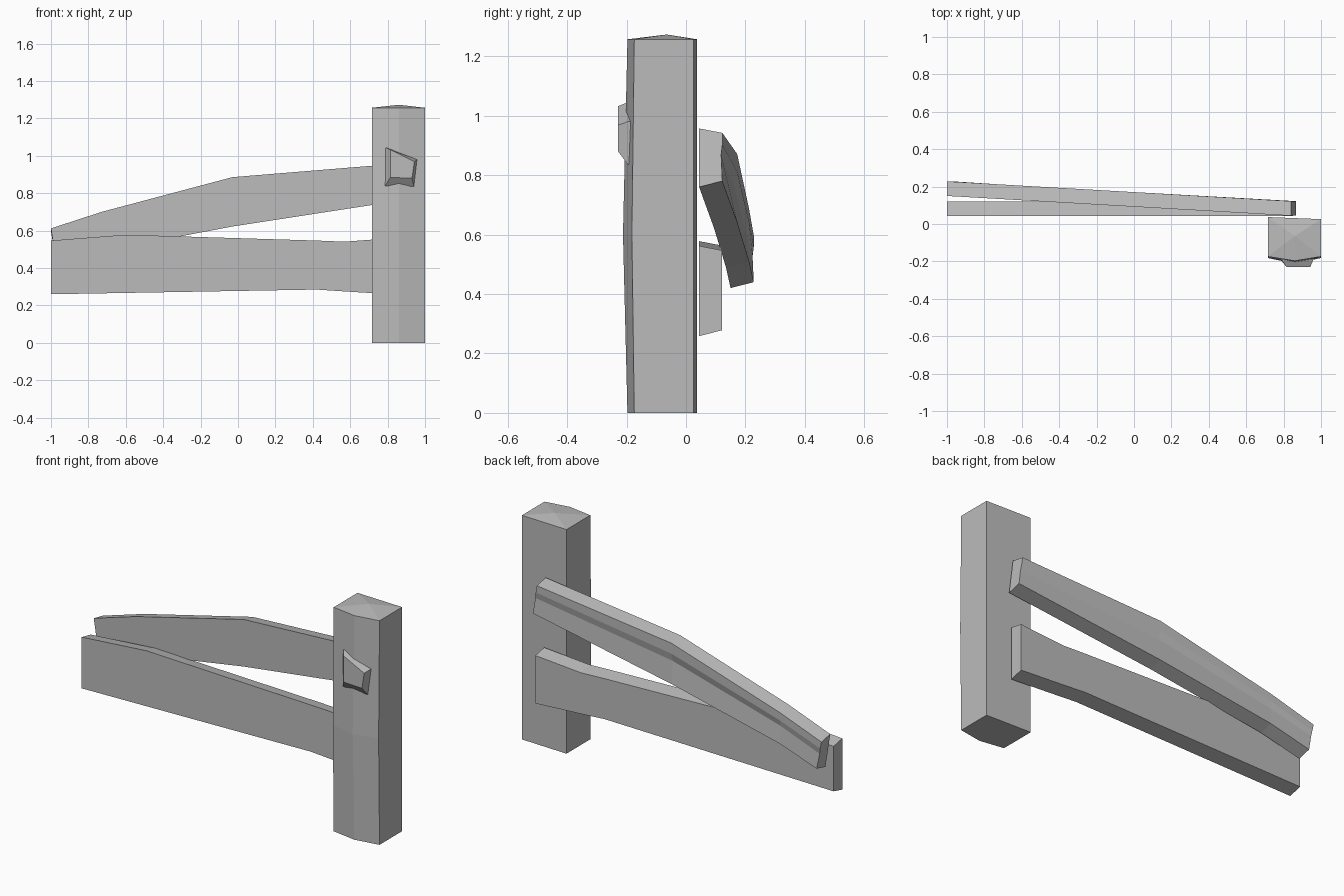
import bpy
import bmesh

cube = bpy.data.objects.get("Cube")
if cube:
    bpy.data.objects.remove(cube, do_unlink=True)

grey = bpy.data.materials.new("plain_grey")
grey.use_nodes = True
colour = (0.5, 0.5, 0.5, 1)
grey.diffuse_color = colour
grey.node_tree.nodes["Principled BSDF"].inputs["Base Color"].default_value = colour


def loft(name, rings, peak=None):
    """Skin a row of matching rings, closing the ends flat or with a peak."""
    bm = bmesh.new()
    rows = [[bm.verts.new(p) for p in ring] for ring in rings]
    n = len(rows[0])
    for a, b in zip(rows, rows[1:]):
        for i in range(n):
            j = (i + 1) % n
            bm.faces.new((a[i], a[j], b[j], b[i]))
    bm.faces.new(rows[0])
    if peak:
        tip = bm.verts.new(peak)
        for i in range(n):
            bm.faces.new((rows[-1][i], rows[-1][(i + 1) % n], tip))
    else:
        bm.faces.new(rows[-1])
    bmesh.ops.recalc_face_normals(bm, faces=bm.faces)
    mesh = bpy.data.meshes.new(name)
    bm.to_mesh(mesh)
    bm.free()
    mesh.materials.append(grey)
    obj = bpy.data.objects.new(name, mesh)
    bpy.context.collection.objects.link(obj)
    return obj


# Post: five-sided, with a front ridge that bulges at mid height
def post_ring(z, side_y, ridge_y):
    return [(0.716, side_y, z), (0.86, ridge_y, z), (1.0, side_y, z),
            (1.0, 0.026, z), (0.716, 0.037, z)]


loft("post", [post_ring(0, -0.174, -0.197),
              post_ring(0.6, -0.182, -0.212),
              post_ring(1.257, -0.174, -0.197)], peak=(0.86, -0.065, 1.273))

# Small bevelled block on the front of the post
base = [(0.787, 0.84), (0.94, 0.835), (0.957, 0.98), (0.79, 1.045)]
face = [(0.815, 0.885), (0.93, 0.88), (0.943, 0.968), (0.815, 1.032)]
loft("post_block", [[(x, -0.17, z) for x, z in base],
                    [(x, -0.195, z) for x, z in base],
                    [(x, -0.229, z) for x, z in face]])


# Lower rail: straight in plan, with slightly tilted top and bottom
def lower_ring(x, low, high):
    return [(x, 0.043, low), (x, 0.121, low + 0.02),
            (x, 0.121, high - 0.015), (x, 0.043, high)]


loft("lower_rail", [lower_ring(-1.0, 0.26, 0.547),
                    lower_ring(-0.6, 0.267, 0.578),
                    lower_ring(0.42, 0.285, 0.547),
                    lower_ring(0.57, 0.275, 0.541),
                    lower_ring(0.85, 0.258, 0.562)])


# Upper rail: sloping and skewed in plan, with a shallow crease along the back
def upper_ring(x, low, high, crease, lean=0.0):
    y = 0.043 + (0.86 - x) * 0.0575
    back = y + 0.078

    def point(t, py, drop=0.0):
        return (x + lean * t, py, high + (low - high) * t + drop)

    return [point(0, y), point(1, y), point(1, back, 0.02),
            point(0.45, back - crease), point(0.28, back),
            point(0, back, -0.015)]


loft("upper_rail", [upper_ring(-1.0, 0.42, 0.612, 0.004, 0.03),
                    upper_ring(-0.73, 0.49, 0.7, 0.01),
                    upper_ring(-0.03, 0.622, 0.886, 0.012),
                    upper_ring(0.84, 0.76, 0.957, 0.004, 0.025)])
